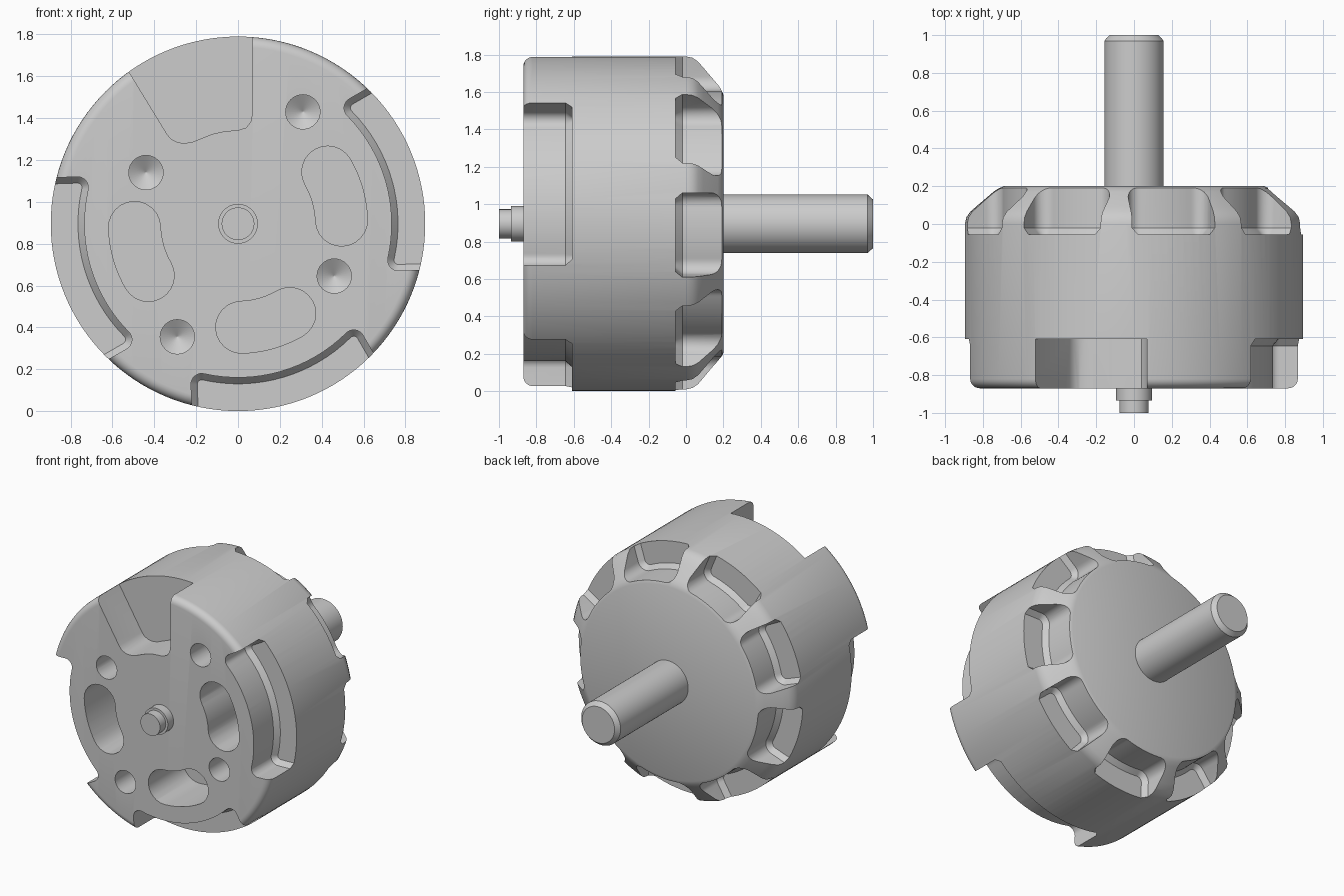
import bpy
import bmesh
from math import sin, cos, pi, radians, degrees
from mathutils import Vector

if "Cube" in bpy.data.objects:
    bpy.data.objects.remove(bpy.data.objects["Cube"])

R = 0.895          # outer radius, also the height of the axis
FRONT, STEP, RIM, BACK = -0.87, -0.61, -0.055, 0.2

metal = bpy.data.materials.new("grey metal")
metal.use_nodes = True
GREY = (0.604, 0.604, 0.604, 1)
metal.diffuse_color = GREY
metal.node_tree.nodes["Principled BSDF"].inputs["Base Color"].default_value = GREY


def loft(loops):
    """Skin a stack of equal closed loops and cap both ends."""
    bm = bmesh.new()
    rings = [[bm.verts.new(p) for p in loop] for loop in loops]
    n = len(rings[0])
    for a, b in zip(rings, rings[1:]):
        for i in range(n):
            j = (i + 1) % n
            bm.faces.new((a[i], a[j], b[j], b[i]))
    caps = [bm.faces.new(rings[0][::-1]), bm.faces.new(rings[-1])]
    bmesh.ops.triangulate(bm, faces=caps)
    bmesh.ops.recalc_face_normals(bm, faces=bm.faces)
    return bm


def lathe(profile, centre=(0, 0), sides=128):
    """Turn (radius, y) points about an axis along y."""
    return loft([[(centre[0] + r * cos(2 * pi * i / sides), y,
                   R + centre[1] + r * sin(2 * pi * i / sides)) for i in range(sides)]
                 for r, y in profile])


def inset(points, d):
    """Shrink a counter-clockwise outline by d."""
    out = []
    for i, p in enumerate(points):
        t = (points[(i + 1) % len(points)] - points[i - 1]).normalized()
        out.append(p + Vector((-t.y, t.x)) * d)
    return out


def prism(points, levels):
    """Stack an (x, z) outline at (y, inset) levels."""
    return loft([[(p.x, y, R + p.y) for p in inset(points, d)] for y, d in levels])


def polar(r, a):
    return Vector((r * cos(radians(a)), r * sin(radians(a))))


def pocket(mid, r_in, half_in, half_out, corner, steps=16):
    """Outline of a rim pocket with rounded inner corners."""
    r_out = 1.0
    cut = degrees(corner / r_in)

    def rounded(s):
        c, o = polar(r_in, mid + s * half_in), polar(r_out, mid + s * half_out)
        a = polar(r_in, mid + s * (half_in - cut))
        b = c + (o - c).normalized() * corner
        w = sin((a - c).angle(b - c) / 2)
        arc = []
        for k in range(9):
            t = k / 8
            u, v, q = (1 - t) ** 2, 2 * w * t * (1 - t), t * t
            arc.append((a * u + c * v + b * q) / (u + v + q))
        return arc

    inner = [polar(r_in, mid + (half_in - cut) * (2 * k / steps - 1)) for k in range(1, steps)]
    outer = [polar(r_out, mid + half_out * (2 * k / steps - 1)) for k in range(steps + 1)]
    clockwise = rounded(-1)[::-1] + inner + rounded(1) + outer[::-1]
    return clockwise[::-1]


def kidney(mid, r, half, width):
    """Outline of a curved slot with round ends."""
    def end(s):
        c = polar(r, mid + s * half)
        first = mid + s * half + (0 if s > 0 else 180)
        return [c + polar(width, first + 15 * k) for k in range(13)]

    def side(rad, s):
        return [polar(rad, mid + s * half * (k / 5 - 1)) for k in range(1, 10)]
    return end(1) + side(r - width, -1) + end(-1) + side(r + width, 1)


def add(bm, name):
    mesh = bpy.data.meshes.new(name)
    bm.to_mesh(mesh)
    bm.free()
    mesh.materials.append(metal)
    obj = bpy.data.objects.new(name, mesh)
    bpy.context.collection.objects.link(obj)
    return obj


def smooth(obj):
    bpy.ops.object.select_all(action='DESELECT')
    obj.select_set(True)
    bpy.context.view_layer.objects.active = obj
    bpy.ops.object.shade_smooth_by_angle(angle=radians(30))


def volume(mesh):
    bm = bmesh.new()
    bm.from_mesh(mesh)
    v = bm.calc_volume()
    bm.free()
    return v


def carve(obj, bm):
    """Cut one opening, taking the first solver that gives a sound solid."""
    cutter = add(bm, "opening_cutter")
    cutter.hide_render = True
    before = volume(obj.data)
    mod = obj.modifiers.new("opening", 'BOOLEAN')
    mod.operation = 'DIFFERENCE'
    mod.object = cutter
    for solver in ('MANIFOLD', 'EXACT', 'FLOAT'):
        mod.solver = solver
        bpy.context.view_layer.update()
        graph = bpy.context.evaluated_depsgraph_get()
        result = bpy.data.meshes.new_from_object(obj.evaluated_get(graph))
        if 0.8 * before < volume(result) < 0.99999 * before:
            obj.data = result
            break
    obj.modifiers.clear()
    bpy.data.objects.remove(cutter)


# Motor housing: rounded front edge, straight can, sloping back cap
fillet = [(R - 0.05 + 0.05 * sin(k * pi / 12), FRONT + 0.05 - 0.05 * cos(k * pi / 12))
          for k in range(7)]
housing = add(lathe(fillet + [(R, 0.0), (0.888, 0.035), (0.867, 0.065), (0.835, 0.093),
                              (0.745, 0.17), (0.72, 0.187), (0.69, BACK)]), "motor_housing")

# Three rim recesses with chamfered floors, each with a curved slot inside it
for mid in (16, -74, -164):
    carve(housing, prism(pocket(mid, 0.735, 34, 28.5, 0.07),
                         [(FRONT - 0.1, 0), (STEP - 0.035, 0), (STEP, 0.03)]))
    carve(housing, prism(kidney(mid, 0.495, 14, 0.124), [(FRONT - 0.1, 0), (FRONT + 0.4, 0)]))

# Cable opening at the top
cable = [(0.07, 1.0), (-0.62, 1.0), (-0.62, 0.888), (-0.34, 0.43), (-0.32, 0.405),
         (-0.29, 0.39), (-0.26, 0.385), (-0.22, 0.39), (-0.12, 0.43), (-0.06, 0.443),
         (0, 0.447), (0.04, 0.46), (0.062, 0.49), (0.07, 0.54)]
carve(housing, prism([Vector(p) for p in cable], [(FRONT - 0.1, 0), (STEP, 0)]))

# Drilled mounting holes with conical ends
for hole in ((0.31, 0.535), (-0.44, 0.245), (0.46, -0.25), (-0.29, -0.54)):
    carve(housing, lathe([(0.082, FRONT - 0.1), (0.082, FRONT + 0.25), (0.002, FRONT + 0.3)],
                         hole, 32))

# Nine vent pockets around the back cap
for k in range(9):
    carve(housing, prism(pocket(76 + 40 * k, 0.71, 17.6, 13.4, 0.08),
                         [(BACK + 0.1, 0), (RIM + 0.035, 0), (RIM, 0.03)]))
smooth(housing)

# Output shaft with a chamfered tip
smooth(add(lathe([(0.157, BACK - 0.05), (0.157, 0.97), (0.13, 1.0)], sides=64), "output_shaft"))

# Stepped bearing stub on the front
smooth(add(lathe([(0.095, FRONT + 0.05), (0.095, -0.935), (0.078, -0.935), (0.078, -1.0)],
                 sides=48), "front_stub"))
